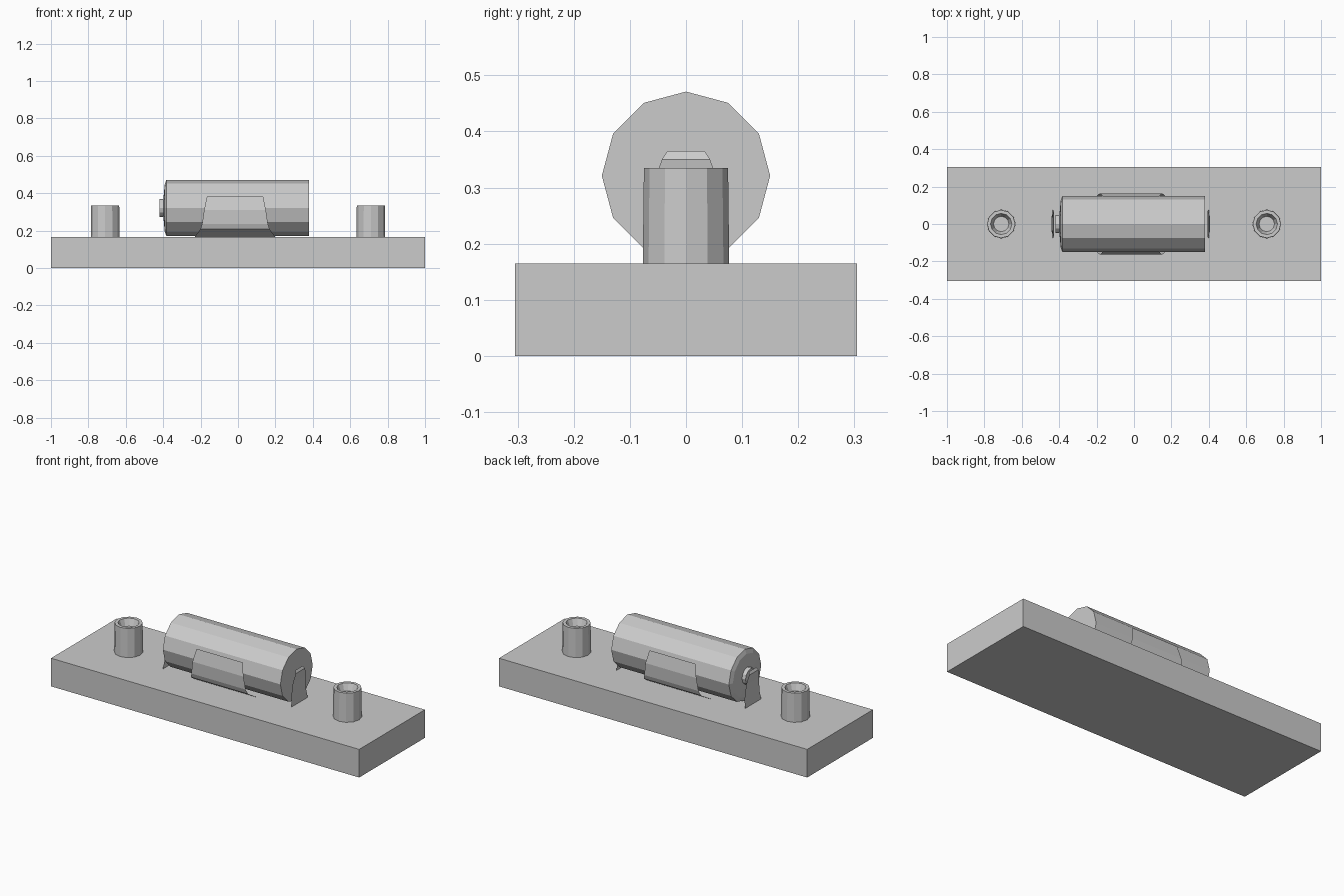
import bpy, bmesh, math
from mathutils import Matrix

if "Cube" in bpy.data.objects:
    bpy.data.objects.remove(bpy.data.objects["Cube"])


def finish(name, bm, closed=True):
    if closed:
        bmesh.ops.recalc_face_normals(bm, faces=bm.faces[:])
    mesh = bpy.data.meshes.new(name)
    bm.to_mesh(mesh)
    bm.free()
    ob = bpy.data.objects.new(name, mesh)
    bpy.context.collection.objects.link(ob)
    return ob


def lathe(name, profile, matrix, sides=12):
    """Closed faceted turning from (radius, height) points, capped at both ends."""
    bm = bmesh.new()
    rings = []
    for r, h in profile:
        rings.append([bm.verts.new((r * math.cos(math.tau * i / sides),
                                    r * math.sin(math.tau * i / sides), h))
                      for i in range(sides)])
    for a, b in zip(rings, rings[1:]):
        for i in range(sides):
            j = (i + 1) % sides
            bm.faces.new((a[i], a[j], b[j], b[i]))
    bm.faces.new(rings[0])
    bm.faces.new(rings[-1])
    bm.transform(matrix)
    return finish(name, bm)


def clip(name, rows, matrix):
    """Thin bent metal tab: rows of (half width, outward distance, height)."""
    bm = bmesh.new()
    pairs = [(bm.verts.new((-w, -d, z)), bm.verts.new((w, -d, z))) for w, d, z in rows]
    for (a, b), (c, d) in zip(pairs, pairs[1:]):
        bm.faces.new((a, b, d, c))
    bm.transform(matrix)
    return finish(name, bm, closed=False)


# Base slab
bm = bmesh.new()
bmesh.ops.create_cube(bm, size=1)
bm.transform(Matrix.Translation((0, 0, 0.0825)) @ Matrix.Diagonal((2, 0.61, 0.165, 1)))
finish("base_plate", bm)

# Battery lying along x, with the raised terminal at the left end
along_x = Matrix.Translation((0, 0, 0.321)) @ Matrix.Rotation(math.pi / 2, 4, 'Y')
lathe("battery", [(0.048, -0.42), (0.048, -0.397), (0.07, -0.397), (0.125, -0.392),
                  (0.15, -0.383), (0.15, 0.38)], along_x)

# Hollow posts with tapered sockets
for name, x in (("left_post", -0.71), ("right_post", 0.71)):
    lathe(name, [(0.077, 0.165), (0.075, 0.335), (0.057, 0.335), (0.041, 0.295)],
          Matrix.Translation((x, 0, 0)))

# Side clips hugging the battery
side_rows = [(0.216, 0.08, 0.165), (0.185, 0.148, 0.207), (0.176, 0.158, 0.235),
             (0.165, 0.163, 0.31), (0.15, 0.147, 0.383)]
for name, turn in (("front_clip", 0), ("back_clip", math.pi)):
    clip(name, side_rows, Matrix.Translation((-0.016, 0, 0)) @ Matrix.Rotation(turn, 4, 'Z'))

# End contact clips
end_rows = [(0.075, 0.40, 0.165), (0.068, 0.393, 0.22), (0.06, 0.398, 0.30),
            (0.043, 0.405, 0.35), (0.033, 0.397, 0.365)]
for name, turn, shift in (("right_contact", math.pi / 2, 0), ("left_contact", -math.pi / 2, -0.035)):
    clip(name, end_rows, Matrix.Translation((shift, 0, 0)) @ Matrix.Rotation(turn, 4, 'Z'))
